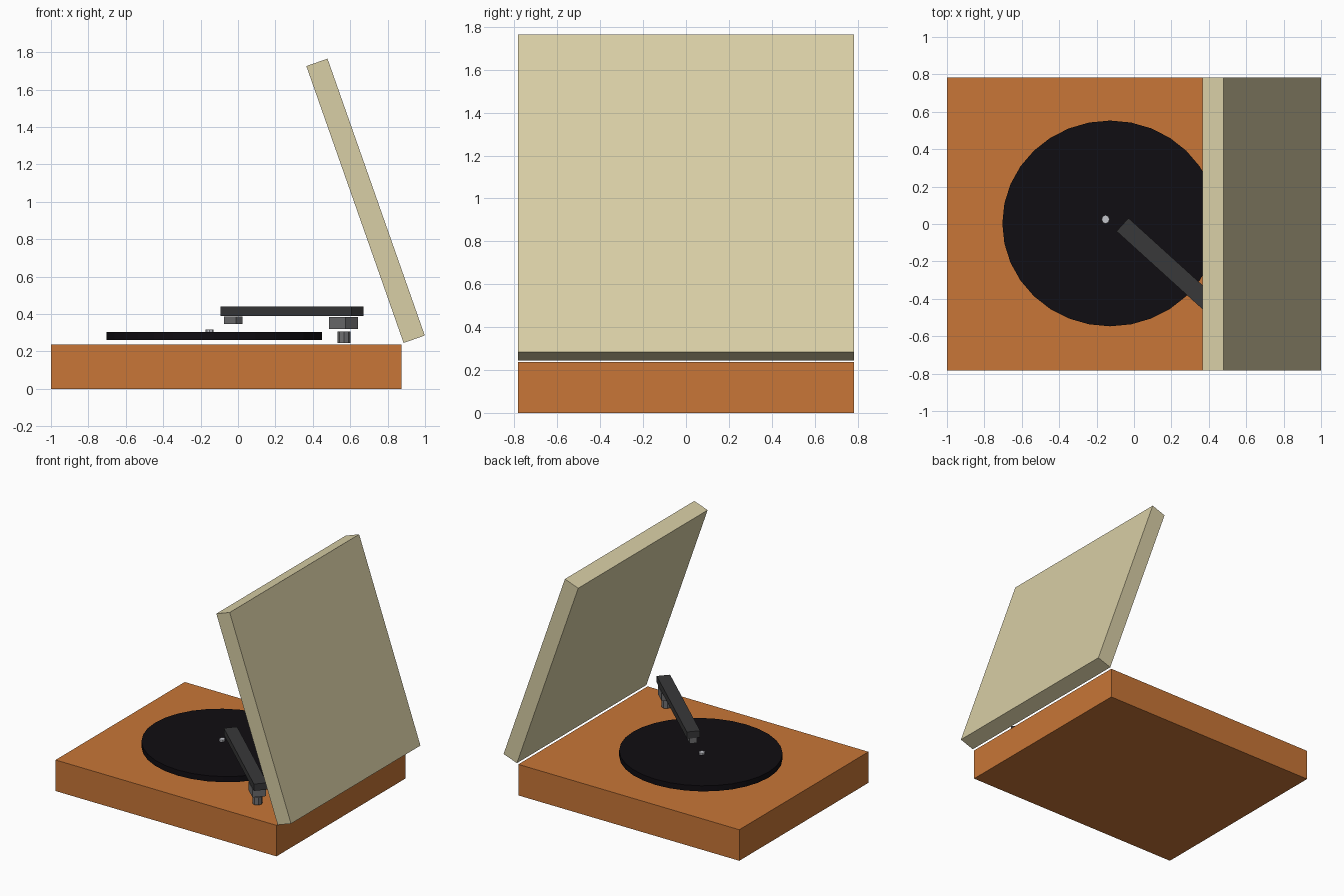
import bpy, math
from mathutils import Vector

if "Cube" in bpy.data.objects:
    bpy.data.objects.remove(bpy.data.objects["Cube"])


def material(name, color):
    m = bpy.data.materials.new(name)
    m.diffuse_color = (*color, 1)
    m.use_nodes = True
    m.node_tree.nodes["Principled BSDF"].inputs["Base Color"].default_value = m.diffuse_color
    return m


WOOD = material("orange_wood", (0.578, 0.181, 0.038))
CREAM = material("cream", (0.69, 0.62, 0.38))
BLACK = material("black", (0.005, 0.004, 0.006))
DARK = material("dark_grey", (0.04, 0.04, 0.042))
MID = material("mid_grey", (0.16, 0.16, 0.165))
SILVER = material("silver", (0.55, 0.56, 0.6))


def finish(name, mat):
    ob = bpy.context.object
    ob.name = ob.data.name = name
    ob.data.materials.append(mat)
    return ob


def box(name, center, size, mat, rot=(0, 0, 0)):
    bpy.ops.mesh.primitive_cube_add(size=1, location=center, rotation=rot)
    ob = finish(name, mat)
    ob.scale = size
    return ob


def disc(name, x, y, z0, z1, rx, ry, sides, mat):
    bpy.ops.mesh.primitive_cylinder_add(vertices=sides, radius=1, depth=1,
                                        location=(x, y, (z0 + z1) / 2))
    ob = finish(name, mat)
    ob.scale = (rx, ry, z1 - z0)
    return ob


# Plinth
box("base", (-0.063, 0, 0.119), (1.874, 1.565, 0.238), WOOD)

# Open lid, leaning back over the plinth from its right edge
box("lid", (0.682, 0, 1.005), (0.12, 1.568, 1.569), CREAM,
    (0, -math.atan2(0.52, 1.48), 0))

# Record and spindle
disc("record", -0.128, 0.003, 0.261, 0.304, 0.576, 0.55, 32, BLACK)
disc("spindle", -0.152, 0.025, 0.261, 0.318, 0.021, 0.023, 8, SILVER)

# Tonearm parts share one axis, measured from the needle end
ANGLE = math.radians(-42.2)
TIP = Vector((-0.0615, -0.0035, 0))
AXIS = Vector((math.cos(ANGLE), math.sin(ANGLE), 0))


def arm_box(name, along, length, width, z0, z1, mat):
    center = TIP + AXIS * along
    center.z = (z0 + z1) / 2
    return box(name, center, (length, width, z1 - z0), mat, (0, 0, ANGLE))


arm_box("tonearm", 0.4725, 0.945, 0.095, 0.389, 0.441, DARK)
arm_box("cartridge", 0.048, 0.085, 0.052, 0.347, 0.387, MID)
arm_box("pivot_block", 0.844, 0.12, 0.097, 0.32, 0.385, MID)
post = TIP + AXIS * 0.848
disc("pivot_post", post.x, post.y, 0.246, 0.305, 0.035, 0.035, 8, MID)
